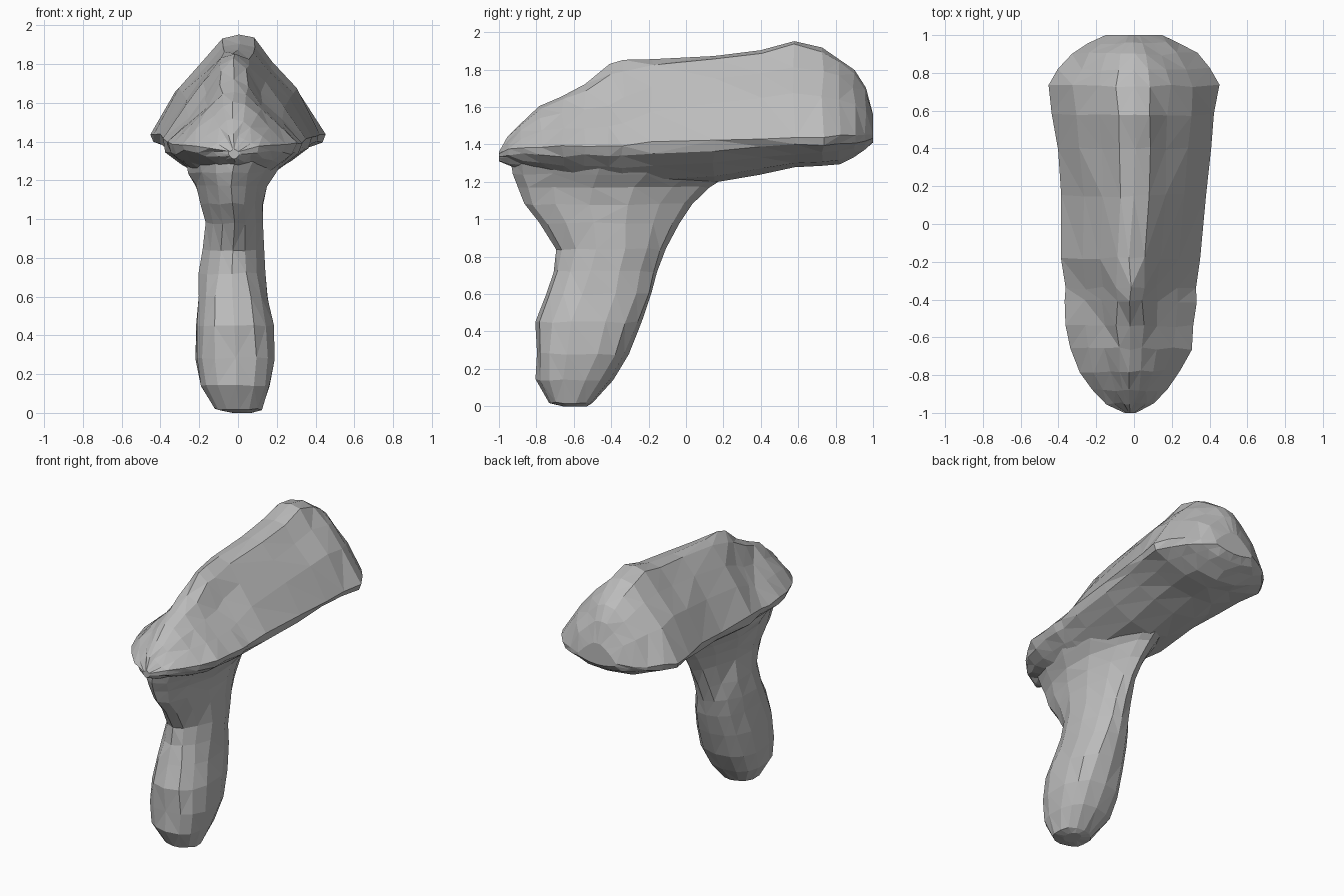
import bpy, bmesh, math, random
from mathutils import Vector

random.seed(4)
if "Cube" in bpy.data.objects:
    bpy.data.objects.remove(bpy.data.objects["Cube"])

stone = bpy.data.materials.new("stone grey")
stone.use_nodes = True
grey = (0.5, 0.5, 0.5, 1)
stone.diffuse_color = grey
stone.node_tree.nodes["Principled BSDF"].inputs["Base Color"].default_value = grey


def loft(name, rings, wobble):
    """Skin closed rings into a chipped, flat-faceted solid."""
    bm = bmesh.new()
    loops = []
    for ring in rings:
        loops.append([bm.verts.new(p) for p in ring])
    for a, b in zip(loops, loops[1:]):
        n = len(a)
        for i in range(n):
            bm.faces.new((a[i], a[(i + 1) % n], b[(i + 1) % n], b[i]))
    bm.faces.new(loops[0])
    bm.faces.new(loops[-1])
    for loop in loops[1:-1]:
        for v in loop:
            v.co += Vector([random.uniform(-wobble, wobble) for _ in range(3)])
    bmesh.ops.triangulate(bm, faces=bm.faces[:], quad_method='SHORT_EDGE')
    bmesh.ops.recalc_face_normals(bm, faces=bm.faces[:])
    mesh = bpy.data.meshes.new(name)
    bm.to_mesh(mesh)
    bm.free()
    mesh.materials.append(stone)
    obj = bpy.data.objects.new(name, mesh)
    bpy.context.collection.objects.link(obj)
    return obj


# Head: y, top, rim height, bottom, half width, fullness of the slope
head_stations = [
    (-1.0, 1.36, 1.34, 1.31, .03, .5),
    (-.95, 1.44, 1.36, 1.29, .12, .5),
    (-.88, 1.52, 1.37, 1.27, .2, .5),
    (-.78, 1.6, 1.38, 1.24, .27, .5),
    (-.66, 1.66, 1.38, 1.2, .32, .42),
    (-.54, 1.73, 1.39, 1.17, .335, .25),
    (-.41, 1.83, 1.39, 1.16, .35, .12),
    (-.34, 1.845, 1.39, 1.16, .345, .22),
    (-.18, 1.86, 1.4, 1.17, .37, .45),
    (.15, 1.88, 1.41, 1.19, .385, .55),
    (.4, 1.91, 1.42, 1.24, .405, .6),
    (.58, 1.95, 1.43, 1.27, .43, .6),
    (.73, 1.91, 1.43, 1.29, .455, .6),
    (.82, 1.86, 1.43, 1.3, .4, .65),
    (.9, 1.79, 1.43, 1.34, .33, .65),
    (.96, 1.7, 1.43, 1.37, .24, .7),
    (1.0, 1.56, 1.44, 1.41, .15, .7),
]


def head_ring(y, top, rim, bottom, w, full):
    rise, drop = top - rim, rim - bottom
    half = [(.2, rim + rise * (.84 + .2 * full)),
            (.42, rim + rise * (.45 + .5 * full)),
            (.7, rim + rise * (.18 + .47 * full)),
            (1, rim + .02 * full),
            (.95, rim - drop * .22),
            (.72, rim - drop * .5),
            (.4, rim - drop * .85)]
    x = -.02 if y < 0 else 0
    right = [(x - w * u, y, z) for u, z in half]
    left = [(x + w * u, y, z) for u, z in reversed(half)]
    return [(x, y, top)] + right + [(x, y, bottom)] + left


body = loft("head_and_handle", [head_ring(*s) for s in head_stations], .008)

# Handle with a web running forward under the head:
# z, front y, back y, half width, x shift, pinch towards the back, squareness
handle_stations = [
    (0, -.66, -.53, .05, .02, 0, 0),
    (.02, -.73, -.5, .12, 0, 0, .1),
    (.14, -.8, -.39, .185, -.015, 0, .2),
    (.28, -.8, -.31, .205, -.015, 0, .25),
    (.45, -.8, -.24, .205, -.015, .1, .25),
    (.6, -.75, -.18, .19, -.025, .2, .2),
    (.72, -.71, -.15, .18, -.03, .25, .15),
    (.84, -.69, -.11, .165, -.025, .3, .1),
    (.98, -.78, -.04, .16, -.02, .35, .05),
    (1.08, -.86, .03, .175, -.03, .35, 0),
    (1.17, -.9, .12, .2, -.035, .35, 0),
    (1.24, -.93, .24, .24, -.03, .35, 0),
    (1.33, -.94, .34, .28, -.01, .3, 0),
]


def handle_ring(z, front, back, w, shift, pinch, square):
    def bulge(t):
        return math.copysign(abs(t) ** (1 - square), t)
    ring = []
    for i in range(14):
        a = math.tau * i / 14
        c, s = math.cos(a), math.sin(a)
        width = w * (1 - pinch * (c if c > 0 else -.6 * c))
        ring.append((shift + width * bulge(s),
                     (front + back) / 2 + (back - front) / 2 * bulge(c), z))
    return ring


handle = loft("handle", [handle_ring(*s) for s in handle_stations], .006)

# Fuse both into one skin
union = body.modifiers.new("fuse", 'BOOLEAN')
union.operation = 'UNION'
union.solver = 'EXACT'
union.object = handle
graph = bpy.context.evaluated_depsgraph_get()
fused = bpy.data.meshes.new_from_object(body.evaluated_get(graph))
body.modifiers.clear()
body.data = fused
bpy.data.objects.remove(handle)
